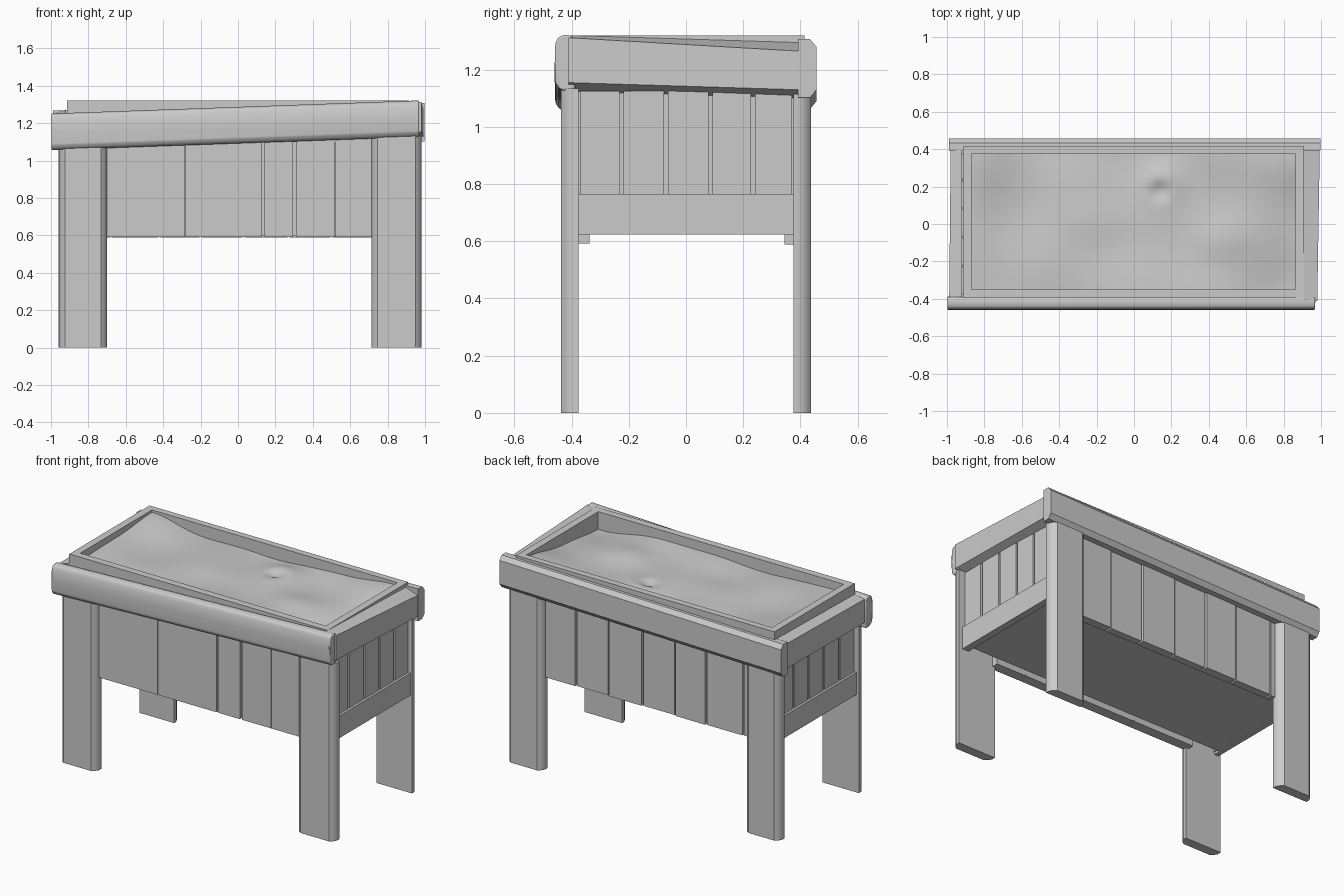
import bpy, bmesh, math

if "Cube" in bpy.data.objects:
    bpy.data.objects.remove(bpy.data.objects["Cube"])


def loft(name, a, b, bevel=0.0, segs=1, smooth=False):
    """Solid between two matching end loops, optionally bevelled."""
    bm = bmesh.new()
    va = [bm.verts.new(p) for p in a]
    vb = [bm.verts.new(p) for p in b]
    n = len(a)
    bm.faces.new(va)
    bm.faces.new(vb[::-1])
    for i in range(n):
        j = (i + 1) % n
        bm.faces.new((va[j], va[i], vb[i], vb[j]))
    bmesh.ops.recalc_face_normals(bm, faces=bm.faces)
    me = bpy.data.meshes.new(name)
    bm.to_mesh(me)
    bm.free()
    ob = bpy.data.objects.new(name, me)
    bpy.context.collection.objects.link(ob)
    if bevel:
        m = ob.modifiers.new("bevel", 'BEVEL')
        m.width, m.segments = bevel, segs
    if smooth:
        bpy.ops.object.select_all(action='DESELECT')
        ob.select_set(True)
        bpy.context.view_layer.objects.active = ob
        bpy.ops.object.shade_smooth_by_angle(angle=math.radians(35))
    return ob


def box(name, x0, x1, y0, y1, z0, z1):
    ring = [(x0, y0), (x1, y0), (x1, y1), (x0, y1)]
    return loft(name, [(x, y, z0) for x, y in ring], [(x, y, z1) for x, y in ring])


def x_rail(name, x0, x1, profile, za, zb, smooth):
    """Rail along x; profile of (y, height), base height za at x0, zb at x1."""
    return loft(name, [(x0, y, za + h) for y, h in profile],
                [(x1, y, zb + h) for y, h in profile],
                0.006 if smooth else 0, 2, smooth)


def side_rail(name, front, back):
    """Rail along y; each end is (y, outer x, inner x, outer z range, inner z range)."""
    rings = []
    for y, xo, xi, o0, o1, i0, i1 in (front, back):
        rings.append([(xo, y, o0), (xo, y, o1), (xi, y, i1), (xi, y, i0)])
    return loft(name, rings[0], rings[1])


# legs: boards with chamfered outer corners
for name, s, x0, x1, top in (("front_left_leg", -1, -0.957, -0.70, 1.075),
                             ("front_right_leg", -1, 0.715, 0.98, 1.135),
                             ("back_left_leg", 1, -0.96, -0.715, 1.08),
                             ("back_right_leg", 1, 0.715, 0.965, 1.115)):
    prof = [(x0, 0.376), (x1, 0.376), (x1, 0.402), (x1 - 0.014, 0.424),
            (x1 - 0.032, 0.437), (x0 + 0.032, 0.437), (x0 + 0.014, 0.424), (x0, 0.402)]
    loft(name, [(x, s * y, 0) for x, y in prof],
         [(x, s * y, top) for x, y in prof], smooth=True)

# front wall planks over a recessed backing
edges = [-0.72, -0.285, 0.135, 0.302, 0.517, 0.73]
gaps = [0, 0.002, 0.006, 0.008, 0.002, 0]
for i in range(5):
    box(f"front_plank_{i}", edges[i] + gaps[i], edges[i + 1] - gaps[i + 1],
        -0.402, -0.337, 0.592, 1.13)
box("front_backing", -0.70, 0.72, -0.38, -0.337, 0.60, 1.13)

# back wall planks, slightly uneven
edges = [-0.72, -0.68, -0.42, -0.20, 0.03, 0.27, 0.50, 0.73]
for i in range(7):
    d = (0, 0.004, 0.008, 0, 0.006, 0, 0.006)[i]
    box(f"back_plank_{i}", edges[i] + 0.005, edges[i + 1] - 0.005,
        0.345, 0.392 + d, 0.588, 1.12)
box("back_backing", -0.70, 0.72, 0.345, 0.374, 0.61, 1.12)

# end walls: upright planks over a low cross board
edges = [-0.378, -0.225, -0.07, 0.085, 0.235, 0.378]
for side, s, outer in (("left", -1, 0.94), ("right", 1, 0.955)):
    top = 1.08 if s < 0 else 1.125
    for i in range(5):
        xs = sorted((s * 0.905, s * (outer - 0.015)))
        box(f"{side}_plank_{i}", *xs, edges[i] + 0.007, edges[i + 1] - 0.007, 0.64, top)
    box(f"{side}_backing", *sorted((s * 0.905, s * 0.918)), -0.376, 0.376, 0.64, top)
    box(f"{side}_cross_board", *sorted((s * 0.91, s * outer)), -0.376, 0.376, 0.624, 0.766)

# floor of the bed
box("bed_floor", -0.92, 0.92, -0.34, 0.348, 0.63, 0.655)

# front rail: rounded and sloping up to the right
x_rail("front_rail", -0.998, 0.968,
       [(-0.388, 0.0), (-0.425, 0.0), (-0.444, 0.008), (-0.457, 0.028), (-0.459, 0.10),
        (-0.457, 0.165), (-0.447, 0.187), (-0.428, 0.195), (-0.405, 0.195), (-0.390, 0.185)],
       1.056, 1.126, True)
# back rail: nearly level, crisp chamfers
x_rail("back_rail", -0.99, 0.998,
       [(0.392, 0.0), (0.434, 0.0), (0.456, 0.028), (0.456, 0.178), (0.434, 0.205), (0.392, 0.205)],
       1.062, 1.102, False)
# end rails
side_rail("right_rail", (-0.41, 0.98, 0.91, 1.155, 1.312, 1.12, 1.32),
          (0.395, 0.993, 0.91, 1.13, 1.265, 1.098, 1.295))
side_rail("left_rail", (-0.39, -0.988, -0.92, 1.09, 1.24, 1.06, 1.255),
          (0.395, -0.98, -0.92, 1.09, 1.25, 1.06, 1.272))

# inner frame
X0, X1, Y0, Y1, W = -0.915, 0.91, -0.395, 0.415, 0.046
box("frame_front", X0, X1, Y0, Y0 + W, 1.10, 1.32)
box("frame_back", X0, X1, Y1 - W + 0.004, Y1, 1.10, 1.32)
box("frame_left", X0, X0 + W, Y0 + W, Y1 - W + 0.004, 1.10, 1.32)
box("frame_right", X1 - W, X1, Y0 + W, Y1 - W + 0.004, 1.10, 1.32)


# soil: gently heaped surface, each heap is (x, y, x radius, y radius, height)
def soil_height(x, y):
    z = 1.245
    for cx, cy, rx, ry, h in ((-0.87, 0.37, 0.20, 0.4, 0.055), (0.86, 0.37, 0.28, 0.25, 0.05),
                              (-0.87, -0.35, 0.30, 0.3, 0.03), (0.3, -0.35, 0.35, 0.2, 0.02),
                              (0.15, 0.22, 0.10, 0.10, 0.03), (0.14, 0.18, 0.05, 0.05, -0.035),
                              (0.45, -0.08, 0.14, 0.12, 0.02), (-0.2, 0.0, 0.2, 0.14, 0.015),
                              (0.45, 0.37, 0.2, 0.2, 0.015), (0.86, -0.35, 0.25, 0.25, -0.035)):
        z += h * math.exp(-((x - cx) / rx) ** 2 - ((y - cy) / ry) ** 2)
    return z + 0.007 * math.sin(8 * x + 4 * y) * math.cos(9 * y - 4 * x)


bpy.ops.mesh.primitive_grid_add(x_subdivisions=70, y_subdivisions=32, size=2)
soil = bpy.context.object
soil.name = "soil"
for v in soil.data.vertices:
    v.co.x = -0.002 + v.co.x * 0.88
    v.co.y = 0.012 + v.co.y * 0.37
    v.co.z = soil_height(v.co.x, v.co.y)
bpy.ops.object.shade_smooth()
